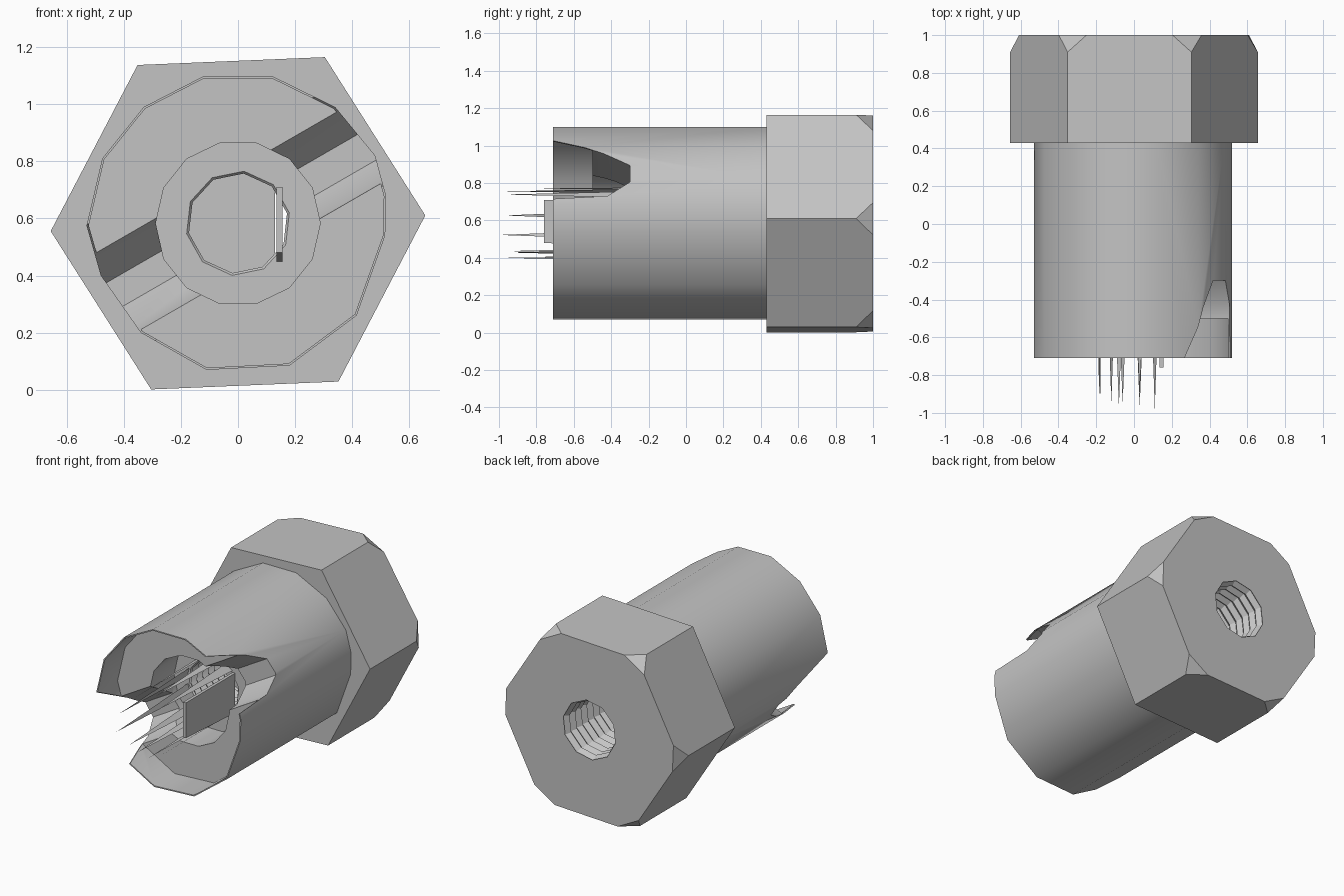
import bpy, bmesh, math
from mathutils import Vector

if "Cube" in bpy.data.objects:
    bpy.data.objects.remove(bpy.data.objects["Cube"], do_unlink=True)

CZ = 0.583  # height of the shared axis

steel = bpy.data.materials.new("plain_grey")
steel.use_nodes = True
GREY = (0.55, 0.55, 0.55, 1)
steel.diffuse_color = GREY
steel.node_tree.nodes["Principled BSDF"].inputs["Base Color"].default_value = GREY


def finish(name, bm):
    bmesh.ops.recalc_face_normals(bm, faces=bm.faces)
    mesh = bpy.data.meshes.new(name)
    bm.to_mesh(mesh)
    bm.free()
    mesh.materials.append(steel)
    ob = bpy.data.objects.new(name, mesh)
    bpy.context.collection.objects.link(ob)
    return ob


def loft(rings):
    """Closed solid through rings that have equal point counts."""
    bm = bmesh.new()
    loops = [[bm.verts.new(p) for p in ring] for ring in rings]
    n = len(loops[0])
    for a, b in zip(loops, loops[1:]):
        for i in range(n):
            j = (i + 1) % n
            bm.faces.new((a[i], a[j], b[j], b[i]))
    bm.faces.new(loops[0])
    bm.faces.new(loops[-1])
    return bm


def circle(r, y, n, turn=0.0):
    angles = [turn + math.tau * i / n for i in range(n)]
    return [Vector((r * math.cos(a), y, CZ + r * math.sin(a))) for a in angles]


def section(points, y, scale=1.0):
    return [Vector((x * scale, y, CZ + (z - CZ) * scale)) for x, z in points]


def cut(ob, cutters):
    bpy.context.view_layer.objects.active = ob
    for c in cutters:
        c.hide_render = True
        mod = ob.modifiers.new("cut", "BOOLEAN")
        mod.operation, mod.solver, mod.object = "DIFFERENCE", "EXACT", c
        bpy.ops.object.modifier_apply(modifier=mod.name)


def smooth(ob, degrees):
    bpy.ops.object.select_all(action="DESELECT")
    ob.select_set(True)
    bpy.context.view_layer.objects.active = ob
    bpy.ops.object.shade_smooth_by_angle(angle=math.radians(degrees))


# Hexagonal head with its rear corners clipped flat
turn = math.radians(2.4)
bm = loft([circle(0.656, y, 6, turn) for y in (0.43, 1.0)])
for i in range(6):
    a = turn + i * math.pi / 3
    out = Vector((math.cos(a), 0, math.sin(a)))
    normal = out * 0.09 + Vector((0, 0.05, 0))
    corner = out * 0.656 + Vector((0, 0.91, CZ))
    res = bmesh.ops.bisect_plane(bm, geom=bm.verts[:] + bm.edges[:] + bm.faces[:],
                                 plane_co=corner, plane_no=normal, clear_outer=True)
    rim = [e for e in res["geom_cut"] if isinstance(e, bmesh.types.BMEdge)]
    bmesh.ops.holes_fill(bm, edges=rim)
head = finish("hex_head", bm)

# Round barrel
outline = [(-0.12, 1.098), (0.12, 1.098), (0.34, 0.99), (0.48, 0.82), (0.518, 0.68),
           (0.515, 0.54), (0.415, 0.26), (0.18, 0.085), (-0.11, 0.07), (-0.34, 0.2),
           (-0.48, 0.4), (-0.53, 0.575), (-0.475, 0.81), (-0.33, 0.99)]
barrel = finish("barrel", loft([section(outline, y) for y in (-0.71, 0.43)]))

# Front recess, counterbore and threaded bore
recess = finish("recess_cutter", loft([section(outline, y, 0.985) for y in (-0.8, -0.5)]))
counterbore = finish("counterbore_cutter", loft([circle(0.288, y, 14) for y in (-0.6, -0.25)]))
pitch = 0.06
threads = [circle(0.2 if i % 2 else 0.175, -0.3 + i * pitch / 2, 10, 0.2) for i in range(46)]
thread = finish("thread_cutter", loft(threads))


# Tapered slots on opposite sides of the barrel
def slot(name, angle, profile):
    d = Vector((math.cos(angle), 0, math.sin(angle)))
    side = Vector((-d.z, 0, d.x))
    base = Vector((0, 0, CZ))
    return finish(name, loft([[base + d * r + side * u + Vector((0, y, 0)) for u, y in profile]
                              for r in (0.15, 0.75)]))


slots = [
    slot("slot_cutter_left", math.radians(30),
         [(-0.14, -0.8), (-0.14, -0.71), (-0.125, -0.42), (-0.05, -0.3),
          (0.06, -0.3), (0.14, -0.44), (0.25, -0.71), (0.25, -0.8)]),
    slot("slot_cutter_right", math.radians(210),
         [(-0.26, -0.8), (-0.26, -0.71), (-0.13, -0.44), (-0.05, -0.3),
          (0.05, -0.3), (0.13, -0.42), (0.21, -0.71), (0.21, -0.8)]),
]
cut(barrel, [recess, counterbore, thread] + slots)
cut(head, [thread])
for helper in [recess, counterbore, thread] + slots:
    bpy.data.objects.remove(helper, do_unlink=True)
smooth(barrel, 38)
smooth(head, 15)

# Partial web closing most of the bore
bm = bmesh.new()
web = [Vector((min(p.x, 0.13), p.y, p.z)) for p in circle(0.19, 0.1, 20)]
bm.faces.new([bm.verts.new(p) for p in web])
bmesh.ops.remove_doubles(bm, verts=bm.verts, dist=0.001)
finish("bore_web", bm)

# Flat tongue standing out of the bore
tongue = [(-0.76, 0.48), (-0.76, 0.71), (-0.25, 0.71), (-0.25, 0.45)]
finish("tongue", loft([[Vector((x, y, z)) for y, z in tongue] for x in (0.135, 0.155)]))

# Thin slivers around the bore: x, side of the axis, tip
bm = bmesh.new()
for x, up, tip in [(-0.185, 1, -0.97), (-0.18, -1, -1.0), (-0.12, -1, -0.95),
                   (-0.08, 1, -0.97), (-0.06, -1, -0.95), (0.03, -1, -0.97),
                   (0.03, 1, -0.9), (0.11, 1, -0.98), (0.11, -1, -0.95)]:
    z = up * math.sqrt(0.19 ** 2 - x * x)
    foot = Vector((x, -0.25, CZ + z))
    along = Vector((-z, 0, x)).normalized() * 0.03
    bm.faces.new([bm.verts.new(p) for p in (foot - along, foot + along, Vector((x, tip, CZ + z)))])
finish("bore_slivers", bm)
